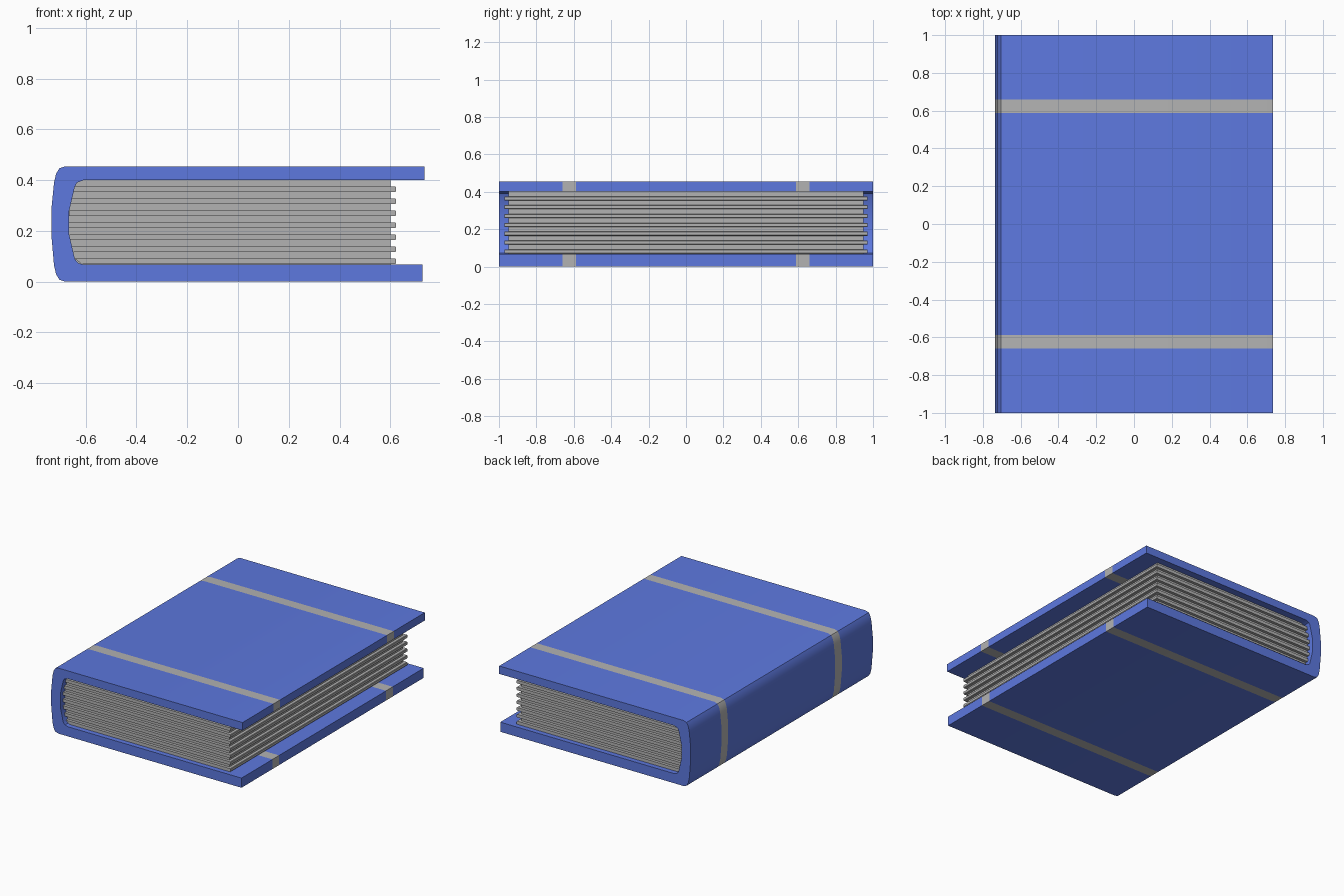
import bpy, bmesh, math

if "Cube" in bpy.data.objects:
    bpy.data.objects.remove(bpy.data.objects["Cube"])


def material(name, rgb):
    m = bpy.data.materials.new(name)
    m.diffuse_color = (*rgb, 1)
    m.use_nodes = True
    m.node_tree.nodes["Principled BSDF"].inputs["Base Color"].default_value = m.diffuse_color
    return m


def extrude_profile(name, profile, stations, mats=(), banded=False):
    """Sweep an x-z outline along y through the given stations."""
    bm = bmesh.new()
    rings = [[bm.verts.new((x, y, z)) for x, z in profile] for y in stations]
    n = len(profile)
    bm.faces.new(rings[0])
    bm.faces.new(rings[-1][::-1])
    for k, (a, b) in enumerate(zip(rings, rings[1:])):
        for i in range(n):
            j = (i + 1) % n
            f = bm.faces.new((a[i], a[j], b[j], b[i]))
            f.material_index = k % 2 if banded else 0
    bmesh.ops.recalc_face_normals(bm, faces=bm.faces)
    me = bpy.data.meshes.new(name)
    bm.to_mesh(me)
    bm.free()
    for m in mats:
        me.materials.append(m)
    ob = bpy.data.objects.new(name, me)
    bpy.context.collection.objects.link(ob)
    bpy.ops.object.select_all(action='DESELECT')
    ob.select_set(True)
    bpy.context.view_layer.objects.active = ob
    bpy.ops.object.shade_smooth_by_angle(angle=math.radians(30))
    return ob


blue = material("cover_blue", (0.11, 0.19, 0.74))
grey = material("band_grey", (0.45, 0.45, 0.45))

# Outer and inner spine curves, bottom to top
outer = [(-0.68, 0.0), (-0.704, 0.008), (-0.717, 0.03), (-0.725, 0.065), (-0.735, 0.18),
         (-0.735, 0.29), (-0.725, 0.39), (-0.717, 0.425), (-0.704, 0.447), (-0.68, 0.455)]
inner = [(-0.605, 0.067), (-0.63, 0.073), (-0.643, 0.09), (-0.665, 0.185),
         (-0.665, 0.28), (-0.643, 0.375), (-0.635, 0.39), (-0.61, 0.4)]

# Cover with two flush bands running all the way round
cover = [(0.727, 0.0)] + outer + [(0.735, 0.455), (0.735, 0.4)] + inner[::-1] + [(0.727, 0.067)]
extrude_profile("cover", cover, (-1, -0.66, -0.587, 0.587, 0.66, 1), (blue, grey), banded=True)

# Page block filling the inside of the spine
extrude_profile("page_block", inner + [(0.6, 0.4), (0.6, 0.067)], (-0.95, 0.95), (grey,))


def spine_x(z):
    for (x0, z0), (x1, z1) in zip(inner, inner[1:]):
        if z0 <= z <= z1:
            return x0 + (x1 - x0) * (z - z0) / (z1 - z0)


# Protruding page sections
for k in range(7):
    lo = 0.07 + 0.0473 * k
    hi = lo + 0.022
    r = 0.003
    section = [(spine_x(lo), lo), (spine_x(hi), hi), (0.622 - r, hi), (0.622, hi - r),
               (0.622, lo + r), (0.622 - r, lo)]
    extrude_profile(f"page_section_{k + 1}", section, (-0.97, 0.97), (grey,))
